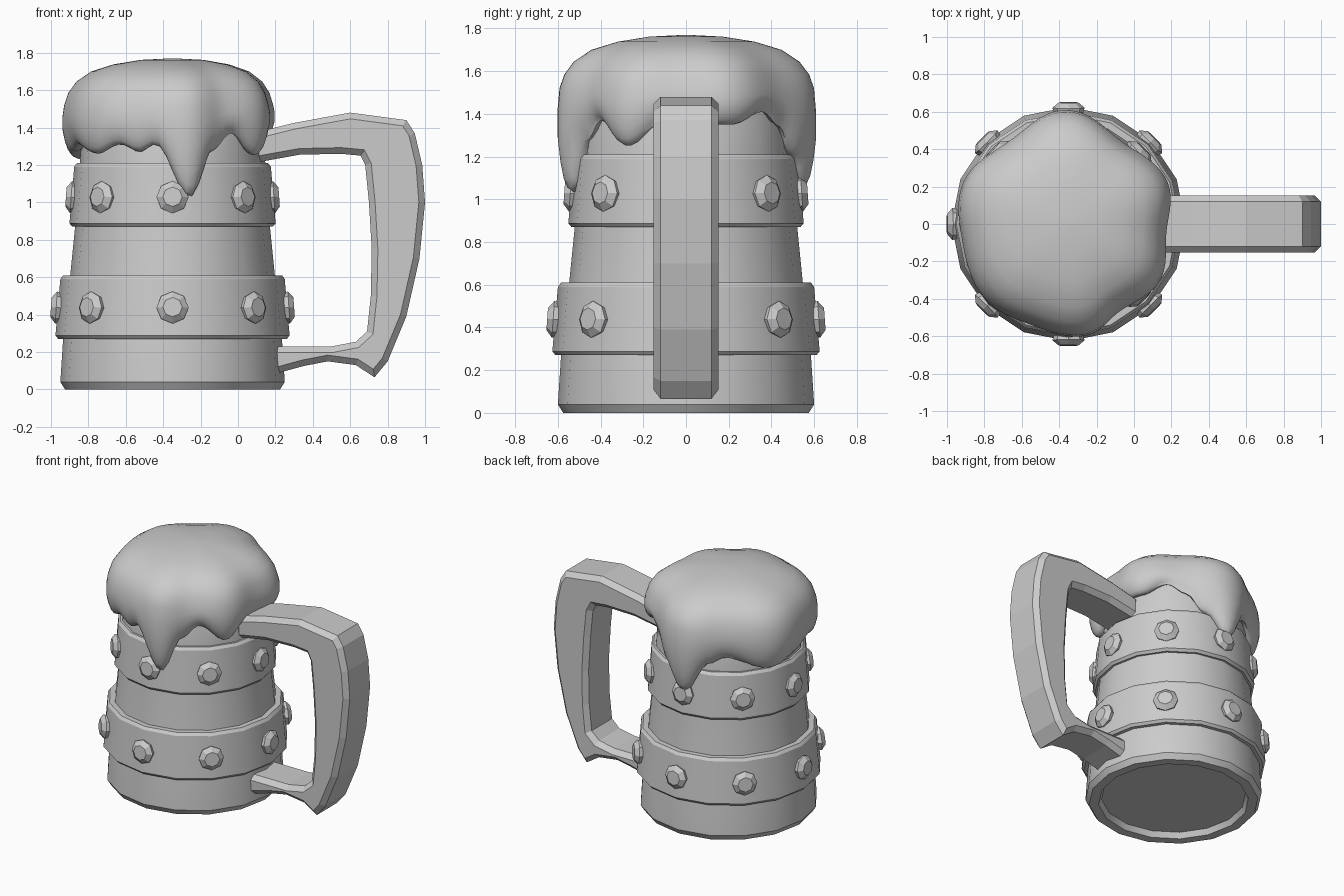
import bpy, bmesh
from math import sin, cos, pi, radians
from mathutils import Matrix, Vector

if "Cube" in bpy.data.objects:
    bpy.data.objects.remove(bpy.data.objects["Cube"])

CX = -0.35          # mug axis
SIDES = 16


def finish(name, bm, angle=None):
    bmesh.ops.remove_doubles(bm, verts=bm.verts, dist=1e-5)
    bmesh.ops.recalc_face_normals(bm, faces=bm.faces)
    me = bpy.data.meshes.new(name)
    bm.to_mesh(me)
    bm.free()
    ob = bpy.data.objects.new(name, me)
    bpy.context.collection.objects.link(ob)
    if angle:
        bpy.ops.object.select_all(action='DESELECT')
        ob.select_set(True)
        bpy.context.view_layer.objects.active = ob
        bpy.ops.object.shade_smooth_by_angle(angle=radians(angle))
    return ob


def skin(bm, rings, closed=False):
    """Join rings of points with quads."""
    loops = [[bm.verts.new(p) for p in r] for r in rings]
    pairs = list(zip(loops, loops[1:]))
    if closed:
        pairs.append((loops[-1], loops[0]))
    for a, b in pairs:
        for i in range(len(a)):
            j = (i + 1) % len(a)
            bm.faces.new((a[i], a[j], b[j], b[i]))
    return loops


def lathe(bm, profile, n, mat, closed=False):
    rings = [[mat @ Vector((r * cos(2 * pi * i / n), r * sin(2 * pi * i / n), z))
              for i in range(n)] for r, z in profile]
    loops = skin(bm, rings, closed)
    if not closed:
        bm.faces.new(loops[0])
        bm.faces.new(loops[-1])


axis = Matrix.Translation((CX, 0, 0))

# Tapered tankard body with recessed base
bm = bmesh.new()
lathe(bm, [(0.49, 0.04), (0.51, 0.0), (0.575, 0.0), (0.60, 0.04), (0.585, 0.27),
           (0.548, 0.60), (0.52, 0.88), (0.497, 1.20), (0.48, 1.40), (0.45, 1.50)], SIDES, axis)
finish("tankard_body", bm, 30)

# Two metal bands
for name, z0, r0, z1, r1 in (("lower_band", 0.27, 0.626, 0.61, 0.600),
                             ("upper_band", 0.87, 0.551, 1.21, 0.526)):
    bm = bmesh.new()
    lathe(bm, [(r0 - 0.07, z0), (r0 - 0.015, z0), (r0, z0 + 0.018), (r1, z1 - 0.02),
               (r1 - 0.015, z1), (r1 - 0.07, z1)], SIDES, axis, closed=True)
    finish(name, bm, 30)

# Eight faceted rivets on each band
for name, z, reach in (("lower_rivets", 0.44, 0.65), ("upper_rivets", 1.03, 0.570)):
    bm = bmesh.new()
    for k in range(8):
        m = (axis @ Matrix.Rotation(k * pi / 4, 4, 'Z') @ Matrix.Translation((reach, 0, z))
             @ Matrix.Rotation(radians(86), 4, 'Y'))
        lathe(bm, [(0.075, -0.07), (0.086, -0.028), (0.052, 0.0)], 8, m)
    finish(name, bm)

# Handle: side outline extruded in y, with chamfered rims
outline = [(0.08, 1.37), (0.30, 1.425), (0.60, 1.48), (0.90, 1.44), (0.945, 1.37),
           (0.985, 1.20), (1.0, 1.0), (0.97, 0.70), (0.90, 0.39), (0.80, 0.15), (0.73, 0.065),
           (0.63, 0.13), (0.48, 0.15), (0.35, 0.125), (0.15, 0.07),
           (0.15, 0.23), (0.50, 0.23), (0.63, 0.255), (0.69, 0.31), (0.71, 0.50), (0.715, 0.75),
           (0.70, 1.0), (0.68, 1.20), (0.655, 1.25), (0.55, 1.26), (0.33, 1.255), (0.08, 1.21)]
bm = bmesh.new()
loops = skin(bm, [[(x, y, z) for x, z in outline] for y in (-0.152, 0.152)])
caps = [bm.faces.new(l) for l in loops]
rims = list({e for f in caps for e in f.edges})
bmesh.ops.recalc_face_normals(bm, faces=bm.faces)
bmesh.ops.bevel(bm, geom=rims, offset=0.033, segments=1, affect='EDGES', profile=0.5)
finish("handle", bm)

# Foam: smooth cap with dripping rim (angle in degrees -> drip height / radius)
DRIP = [(-100, 1.31), (-80, 1.03), (-65, 1.28), (-52, 1.37), (-32, 1.25), (-12, 1.36),
        (25, 1.35), (45, 1.41), (60, 1.34), (75, 1.21), (92, 1.05), (110, 1.27), (122, 1.32),
        (155, 1.23), (180, 1.27), (200, 1.31), (222, 1.26), (238, 1.31), (250, 1.27)]
RADIUS = [(-110, 0.575), (-82, 0.605), (-58, 0.54), (-33, 0.575), (-5, 0.525), (23, 0.575),
          (55, 0.525), (92, 0.61), (125, 0.545), (160, 0.605), (190, 0.575), (222, 0.60)]


def wrap(table, deg):
    """Smoothly interpolate a periodic table."""
    deg = (deg - table[0][0]) % 360 + table[0][0]
    pts = table + [(table[0][0] + 360, table[0][1])]
    for (a, va), (b, vb) in zip(pts, pts[1:]):
        if a <= deg <= b:
            t = (1 - cos(pi * (deg - a) / (b - a))) / 2
            return va + (vb - va) * t


CAP = [(0.02, 1.77), (0.3, 1.762), (0.55, 1.738), (0.75, 1.70), (0.88, 1.645),
       (0.95, 1.585), (0.985, 1.52)]
SIDE = [(1.0, 0.75), (1.0, 0.5), (0.98, 0.28), (0.955, 0.12), (0.925, 0.03), (0.89, 0.0)]
N = 96
rings = [[] for _ in range(len(CAP) + len(SIDE) + 1)]
for i in range(N):
    deg = 360 * i / N
    c, s = cos(radians(deg)), sin(radians(deg))
    R, low = wrap(RADIUS, deg), wrap(DRIP, deg)
    col = []
    for f, z in CAP:
        mix = 0.56 * (1 - f) + R * f
        col.append((f * mix, z))
    for f, t in SIDE:
        col.append((max(f * R, 0.505), low + (1.52 - low) * t))
    col.append((0.43, low + 0.04))
    for ring, (r, z) in zip(rings, col):
        ring.append((CX + r * c, r * s, z))
bm = bmesh.new()
loops = skin(bm, rings)
bm.faces.new(loops[0])
bm.faces.new(loops[-1])
finish("foam", bm, 80)
